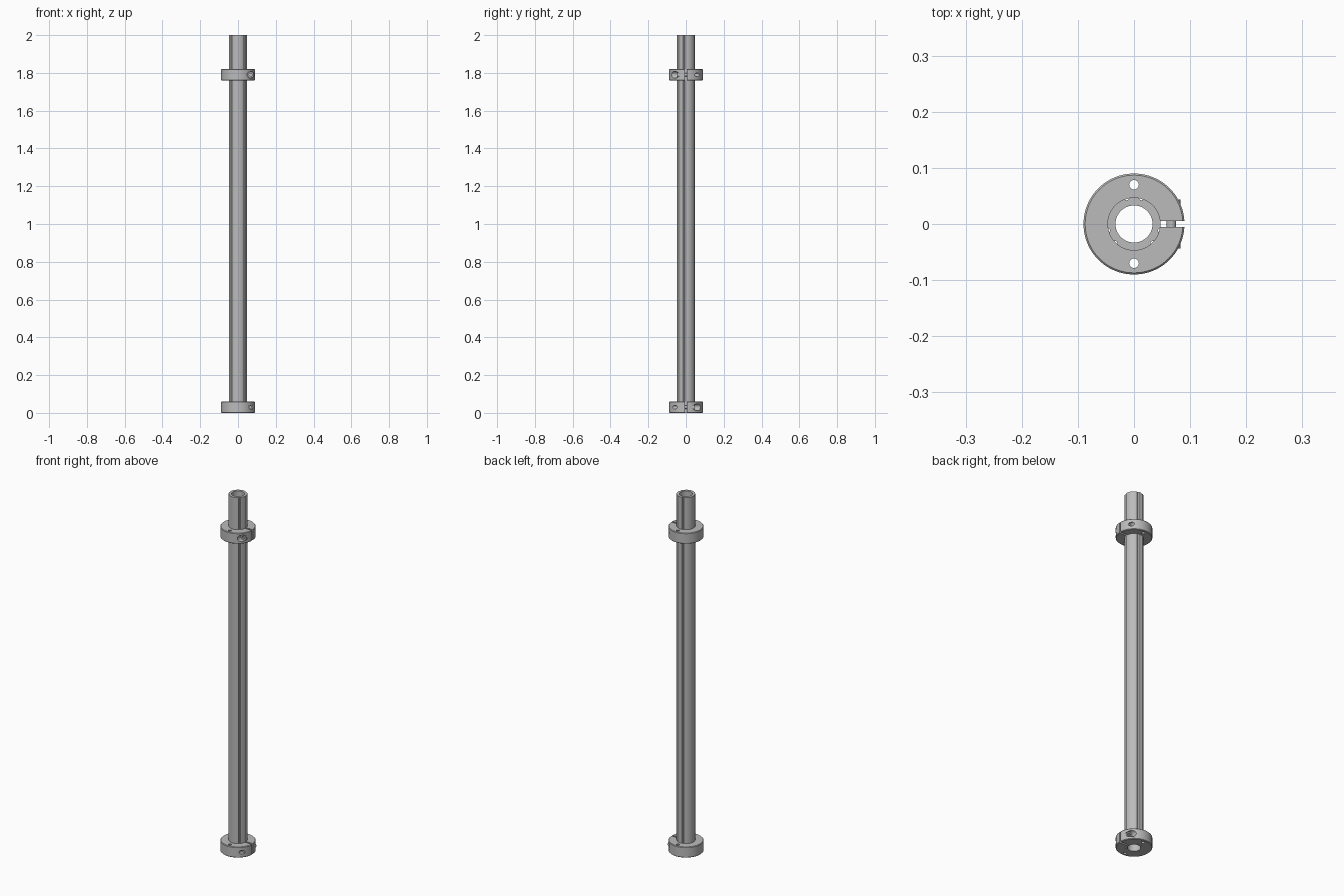
import bpy, bmesh
from math import sin, cos, pi, radians
from mathutils import Matrix, Vector

if "Cube" in bpy.data.objects:
    bpy.data.objects.remove(bpy.data.objects["Cube"], do_unlink=True)


def make_material(name, value):
    mat = bpy.data.materials.new(name)
    mat.use_nodes = True
    color = (value, value, value, 1)
    mat.diffuse_color = color
    mat.node_tree.nodes["Principled BSDF"].inputs["Base Color"].default_value = color
    return mat


steel = make_material("steel grey", 0.5)


def finish(name, bm):
    bmesh.ops.recalc_face_normals(bm, faces=bm.faces)
    mesh = bpy.data.meshes.new(name)
    bm.to_mesh(mesh)
    bm.free()
    mesh.materials.append(steel)
    obj = bpy.data.objects.new(name, mesh)
    bpy.context.collection.objects.link(obj)
    return obj


def smooth(obj):
    bpy.ops.object.select_all(action="DESELECT")
    obj.select_set(True)
    bpy.context.view_layer.objects.active = obj
    bpy.ops.object.shade_smooth_by_angle(angle=radians(25))


def rings_to_tube(name, rings):
    """Skin a closed chain of point rings, the last joining the first."""
    bm = bmesh.new()
    loops = [[bm.verts.new(p) for p in ring] for ring in rings]
    count = len(loops[0])
    for a, b in zip(loops, loops[1:] + loops[:1]):
        for i in range(count):
            j = (i + 1) % count
            bm.faces.new((a[i], a[j], b[j], b[i]))
    return finish(name, bm)


def circle(radius, z, count):
    return [(radius * cos(2 * pi * i / count), radius * sin(2 * pi * i / count), z)
            for i in range(count)]


def rod(name, start, end, radius, sides=32):
    a, b = Vector(start), Vector(end)
    turn = (b - a).to_track_quat("Z", "Y").to_matrix().to_4x4()
    bm = bmesh.new()
    bmesh.ops.create_cone(bm, cap_ends=True, segments=sides, radius1=radius,
                          radius2=radius, depth=(b - a).length,
                          matrix=Matrix.Translation((a + b) / 2) @ turn)
    return finish(name, bm)


def box(name, low, high):
    a, b = Vector(low), Vector(high)
    bm = bmesh.new()
    bmesh.ops.create_cube(bm, size=1, matrix=Matrix.Translation((a + b) / 2)
                          @ Matrix.Diagonal((*(b - a), 1)))
    return finish(name, bm)


def cut(obj, cutters):
    for cutter in cutters:
        cutter.hide_render = True
        mod = obj.modifiers.new("cut", "BOOLEAN")
        mod.operation, mod.solver, mod.object = "DIFFERENCE", "EXACT", cutter
        bpy.context.view_layer.objects.active = obj
        bpy.ops.object.modifier_apply(modifier=mod.name)
        bpy.data.objects.remove(cutter, do_unlink=True)


# Hollow spline shaft: three crests, each with a ball groove on either side
SHAFT_R, BORE_R, COUNT = 0.0475, 0.033, 180
GROOVES = [c + s for c in (90, 210, 330) for s in (-16, 16)]


def shaft_ring(z):
    points = []
    for i in range(COUNT):
        deg = 360 * i / COUNT
        off = min(abs((deg - g + 180) % 360 - 180) for g in GROOVES)
        r = SHAFT_R - 0.0035 * max(0, 1 - (off / 6) ** 2)
        points.append((r * cos(radians(deg)), r * sin(radians(deg)), z))
    return points


shaft = rings_to_tube("spline_shaft", [
    shaft_ring(0), shaft_ring(2), circle(BORE_R, 2, COUNT), circle(BORE_R, 0, COUNT)])
smooth(shaft)

# Split clamp collars, each with a cross screw beside the slit
COLLAR_R, HEIGHT, BEVEL, SCREW_X = 0.09, 0.06, 0.003, 0.0665


def clamp_collar(prefix, z, side):
    top, mid = z + HEIGHT, z + HEIGHT / 2
    collar = rings_to_tube(prefix + "_collar", [
        circle(r, h, 96) for r, h in (
            (0.0465, z), (COLLAR_R - BEVEL, z), (COLLAR_R, z + BEVEL),
            (COLLAR_R, top - BEVEL), (COLLAR_R - BEVEL, top), (0.0465, top))])

    def at(y):
        return (SCREW_X, side * y, mid)

    cutters = [rod("pin_hole", (0, y, z - 0.1), (0, y, top + 0.1), 0.0085)
               for y in (-0.07, 0.07)]
    cutters += [box("slit", (0.03, -0.005, z - 0.1), (0.2, 0.005, top + 0.1)),
                rod("screw_hole", at(-0.15), at(0.15), 0.0105),
                rod("head_pocket", at(0.022), at(0.15), 0.018)]
    cut(collar, cutters)
    smooth(collar)

    # Socket head screw
    head = rod(prefix + "_screw_head", at(0.022), at(0.044), 0.0165)
    cut(head, [rod("socket", at(0.034), at(0.1), 0.009, 6)])
    shank = rod(prefix + "_screw_shank", at(0.0225), at(-0.045), 0.0085)
    smooth(head)
    smooth(shank)


clamp_collar("lower", 0, 1)
clamp_collar("upper", 1.76, -1)
